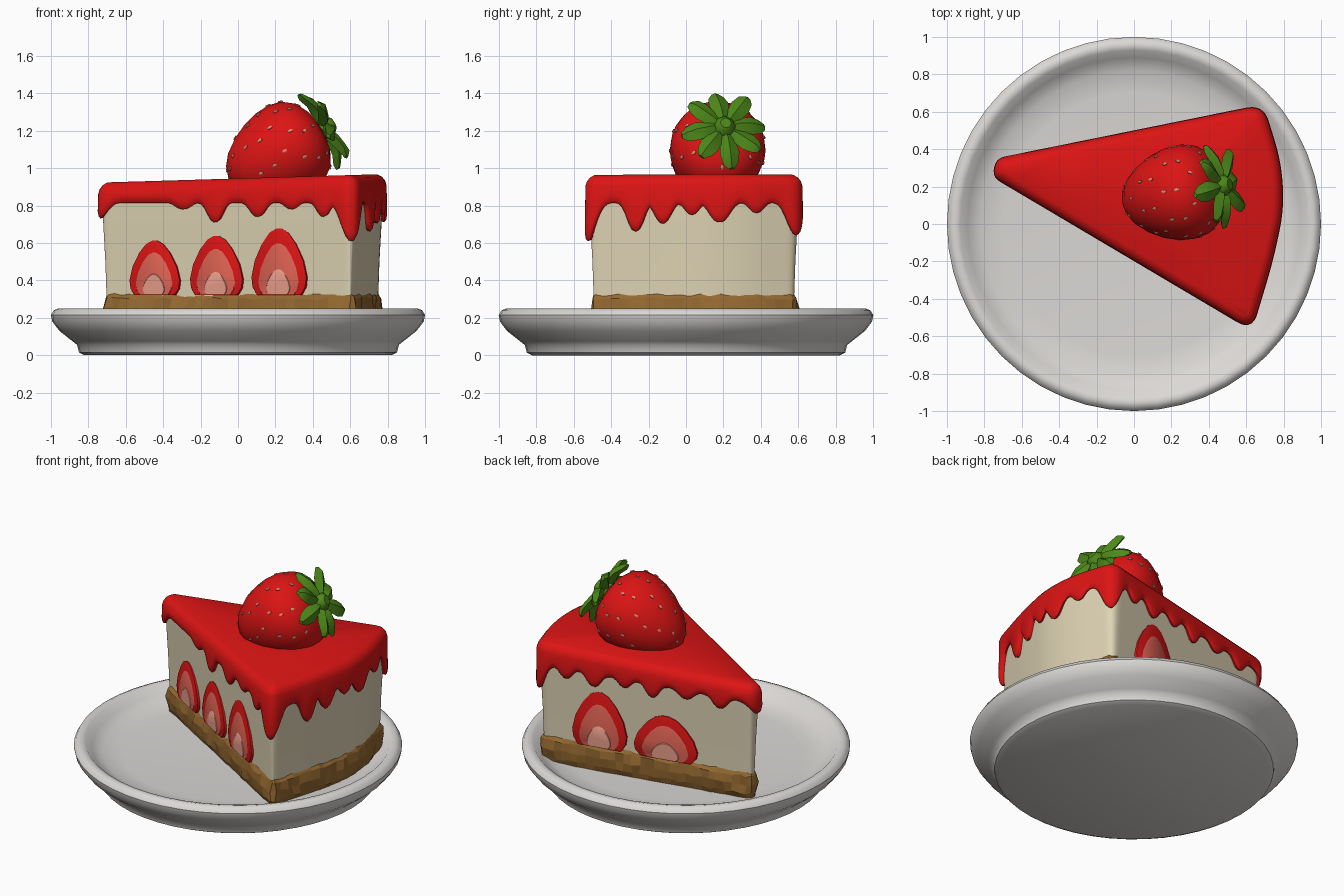
import bpy, bmesh, math, random
from mathutils import Vector

if "Cube" in bpy.data.objects:
    bpy.data.objects.remove(bpy.data.objects["Cube"])

random.seed(4)


def material(name, r, g, b):
    m = bpy.data.materials.new(name)
    m.diffuse_color = (r, g, b, 1)
    m.use_nodes = True
    m.node_tree.nodes["Principled BSDF"].inputs["Base Color"].default_value = m.diffuse_color
    return m


RED = material("strawberry red", 0.72, 0.007, 0.007)
CREAM = material("cream", 0.74, 0.66, 0.46)
CRUST = material("biscuit brown", 0.30, 0.14, 0.03)
WHITE = material("plate white", 0.71, 0.69, 0.67)
GREEN = material("leaf green", 0.075, 0.25, 0.01)
SALMON = material("fruit flesh", 0.72, 0.12, 0.085)
PINK = material("pale flesh", 0.80, 0.33, 0.25)
SEED = material("seed tan", 0.72, 0.27, 0.17)


def finish(bm, name, mat, smooth=True):
    bmesh.ops.recalc_face_normals(bm, faces=bm.faces)
    me = bpy.data.meshes.new(name)
    bm.to_mesh(me)
    bm.free()
    me.materials.append(mat)
    ob = bpy.data.objects.new(name, me)
    bpy.context.collection.objects.link(ob)
    if smooth:
        bpy.ops.object.select_all(action='DESELECT')
        ob.select_set(True)
        bpy.context.view_layer.objects.active = ob
        bpy.ops.object.shade_smooth_by_angle(angle=math.radians(42))
    return ob


def add_loft(bm, rings, cap_start=True, cap_end=True):
    loops = [[bm.verts.new(p) for p in r] for r in rings]
    n = len(loops[0])
    for a, b in zip(loops, loops[1:]):
        for i in range(n):
            j = (i + 1) % n
            bm.faces.new((a[i], a[j], b[j], b[i]))
    if cap_start:
        bm.faces.new(loops[0][::-1])
    if cap_end:
        bm.faces.new(loops[-1])


def lathe_rings(profile, origin, axis, n):
    """Rings of (distance along axis, radius) around an axis."""
    axis = axis.normalized()
    side = axis.cross(Vector((0, 1, 0))).normalized()
    up = axis.cross(side)
    return [[origin + axis * t + (side * math.cos(k * math.tau / n) + up * math.sin(k * math.tau / n)) * r
             for k in range(n)] for t, r in profile]


# Plate
bm = bmesh.new()
plate = [(0, 0.82), (0.015, 0.85), (0.055, 0.86), (0.075, 0.885), (0.13, 0.955), (0.18, 0.993),
         (0.215, 1.0), (0.24, 0.985), (0.25, 0.96), (0.243, 0.93), (0.2, 0.89), (0.165, 0.82), (0.155, 0.7)]
add_loft(bm, lathe_rings(plate, Vector((0, 0, 0)), Vector((0, 0, 1)), 48))
finish(bm, "plate", WHITE)

# Wedge outline: corner points with the trim length of each rounded corner
corners = [(-0.735, 0.349, 0.045), (-0.755, 0.252, 0.045), (0.63, -0.568, 0.09), (0.74, -0.2, 0.12),
           (0.80, 0.08, 0.12), (0.785, 0.33, 0.12), (0.69, 0.637, 0.09)]


def wedge_outline(count):
    pts = []
    for i, (x, y, d) in enumerate(corners):
        c = Vector((x, y))
        p = c + (Vector(corners[i - 1][:2]) - c).normalized() * d
        q = c + (Vector(corners[(i + 1) % len(corners)][:2]) - c).normalized() * d
        for k in range(9):
            t = k / 8
            pts.append(p * (1 - t) ** 2 + c * 2 * t * (1 - t) + q * t * t)
    pts.append(pts[0].copy())
    lengths = [(b - a).length for a, b in zip(pts, pts[1:])]
    step, out, run, i = sum(lengths) / count, [], 0, 0
    for k in range(count):
        while run + lengths[i] < k * step:
            run += lengths[i]
            i += 1
        out.append(pts[i].lerp(pts[i + 1], (k * step - run) / max(lengths[i], 1e-9)))
    return out


def inset(pts, d):
    res = []
    for i, p in enumerate(pts):
        e = (pts[(i + 1) % len(pts)] - pts[i - 1]).normalized()
        res.append(p + Vector((-e.y, e.x)) * d)
    return res


outline = wedge_outline(220)

# Crumbly biscuit base
bm = bmesh.new()
rough = wedge_outline(84)
rings = []
for z, d in [(0.15, 0.045), (0.19, 0.028), (0.25, 0.026), (0.305, 0.03), (0.328, 0.045)]:
    rings.append([Vector((p.x, p.y, z + random.uniform(-0.008, 0.006)))
                  for p in inset(rough, d + random.uniform(-0.002, 0.002))])
for r in rings[1:4]:
    for v in r:
        v.x += random.uniform(-0.009, 0.009)
        v.y += random.uniform(-0.009, 0.009)
add_loft(bm, rings)
finish(bm, "biscuit_base", CRUST, smooth=False)

# Cream filling, tapering slightly to the bottom
bm = bmesh.new()
add_loft(bm, [[Vector((p.x, p.y, z)) for p in inset(outline, d)]
              for z, d in [(0.30, 0.045), (0.5, 0.038), (0.7, 0.027), (0.88, 0.02)]])
finish(bm, "cream_filling", CREAM)

# Glaze with drips: x, y, lowest z, width of each drip
drips = [(-0.74, 0.28, 0.73, 0.08), (-0.3, -0.02, 0.78, 0.06), (-0.13, -0.12, 0.71, 0.06),
         (0.1, -0.25, 0.74, 0.06), (0.28, -0.36, 0.78, 0.05), (0.45, -0.46, 0.74, 0.05),
         (0.61, -0.54, 0.61, 0.085), (0.71, -0.27, 0.66, 0.06), (0.77, -0.13, 0.70, 0.06),
         (0.79, 0.03, 0.75, 0.05), (0.80, 0.18, 0.71, 0.07), (0.77, 0.38, 0.76, 0.05),
         (0.68, 0.59, 0.64, 0.075), (0.48, 0.6, 0.75, 0.05), (0.3, 0.56, 0.73, 0.06),
         (0.1, 0.52, 0.76, 0.05), (-0.08, 0.48, 0.73, 0.055), (-0.3, 0.44, 0.76, 0.06),
         (-0.52, 0.39, 0.74, 0.06)]


def drip_z(p):
    return min(0.815 - (0.815 - z) * math.exp(-(((p - Vector((x, y))).length / w) ** 2.6))
               for x, y, z, w in drips)


def top_z(p):
    return 0.945 + 0.03 * p.x


low = [drip_z(p) for p in outline]
rings = []
for d, lift in [(0.05, 0.012), (0.012, 0.0), (0.002, 0.012), (-0.003, 0.04)]:
    rings.append([Vector((p.x, p.y, z + lift)) for p, z in zip(inset(outline, d), low)])
for d, drop in [(0, 0.06), (0.008, 0.035), (0.024, 0.014), (0.05, 0.0)]:
    rings.append([Vector((p.x, p.y, top_z(p) - drop)) for p in inset(outline, d)])
bm = bmesh.new()
add_loft(bm, rings, cap_start=False)
finish(bm, "strawberry_glaze", RED)

# Cut strawberry slices on the two flat sides, in three layers
half = [(0.40, 0), (0.48, 0.12), (0.5, 0.27), (0.44, 0.52), (0.31, 0.77), (0.17, 0.94), (0.05, 1.0)]
shape = half + [(-u, v) for u, v in reversed(half)]


def slice_layer(name, mat, base, along, out, w, h, depth0, depth1, z0):
    rings = []
    for depth, s in [(depth0, 1), (depth1 - 0.004, 1), (depth1, 0.96)]:
        rings.append([base + along * (u * w * s) + out * depth + Vector((0, 0, z0 + v * h * s))
                      for u, v in shape])
    bm = bmesh.new()
    add_loft(bm, rings)
    finish(bm, name, mat)


def fruit_slice(name, x, w, h, slope, offset, side):
    along = Vector((1, slope, 0)).normalized()
    out = Vector((along.y, -along.x, 0)) * side
    base = Vector((x, offset + slope * x, 0))
    slice_layer(name + "_skin", RED, base, along, out, w, h, -0.07, -0.022, 0.322)
    slice_layer(name + "_flesh", SALMON, base, along, out, w * 0.74, h * 0.78, -0.026, -0.019, 0.324)
    slice_layer(name + "_core", PINK, base, along, out, w * 0.44, h * 0.38, -0.022, -0.016, 0.326)


for i, (x, w, h) in enumerate([(-0.46, 0.31, 0.29), (-0.13, 0.325, 0.315), (0.205, 0.34, 0.355)]):
    fruit_slice(f"front_slice_{i + 1}", x, w, h, -0.592, -0.195, 1)
for i, (x, w, h) in enumerate([(0.27, 0.36, 0.37), (-0.16, 0.42, 0.29)]):
    fruit_slice(f"back_slice_{i + 1}", x, w, h, 0.203, 0.498, -1)

# Whole strawberry lying on top
crown = Vector((0.44, 0.2, 1.2))
axis = Vector((-0.85, -0.15, -0.48)).normalized()
berry = [(0.0, 0.06), (0.015, 0.13), (0.05, 0.195), (0.11, 0.24), (0.18, 0.255), (0.26, 0.25),
         (0.34, 0.228), (0.42, 0.19), (0.49, 0.14), (0.535, 0.085), (0.555, 0.03)]
bm = bmesh.new()
add_loft(bm, lathe_rings(berry, crown, axis, 28))
finish(bm, "whole_strawberry", RED)

# Seeds pressed into the strawberry, in staggered rows
bm = bmesh.new()
for row in range(2, 10):
    t, r = berry[row]
    dt, dr = berry[row + 1][0] - berry[row - 1][0], berry[row + 1][1] - berry[row - 1][1]
    count = max(4, round(r * 38))
    pts = lathe_rings([(t, r), (t + dt * 0.1, r + dr * 0.1)], crown, axis, count * 2)
    for k in range(row % 2, count * 2, 2):
        p, run = pts[0][k], (pts[1][k] - pts[0][k]).normalized()
        if p.z < 0.97:
            continue
        side = axis.cross(p - crown).normalized()
        nrm = side.cross(run).normalized()
        if nrm.dot(p - crown - axis * t) < 0:
            nrm = -nrm
        rings = [[p + nrm * lift + run * (0.014 * s * math.cos(a * math.tau / 8))
                  + side * (0.008 * s * math.sin(a * math.tau / 8)) for a in range(8)]
                 for lift, s in [(-0.008, 1), (0.003, 1), (0.005, 0.6)]]
        add_loft(bm, rings)
finish(bm, "strawberry_seeds", SEED)

# Leafy crown: eight blunt leaves and a stub
out = -axis
side = out.cross(Vector((0, 1, 0))).normalized()
up = out.cross(side)
bm = bmesh.new()
for k in range(8):
    a = k * math.tau / 8 + 0.2
    ray = side * math.cos(a) + up * math.sin(a)
    wide = out.cross(ray)
    tip = 0.03 if k % 2 else -0.015
    rings = []
    for r, w, th, h in [(0.0, 0.03, 0.03, 0.015), (0.08, 0.042, 0.032, 0.035), (0.15, 0.054, 0.028, 0.03 + tip * 0.4),
                        (0.2, 0.042, 0.024, 0.015 + tip), (0.228, 0.018, 0.012, 0.005 + tip)]:
        c = crown + ray * r + out * h
        rings.append([c + wide * w, c + out * th, c - wide * w, c - out * th])
    add_loft(bm, rings)
add_loft(bm, lathe_rings([(0, 0.07), (0.06, 0.055), (0.085, 0.03)], crown, out, 8))
finish(bm, "strawberry_leaves", GREEN)
